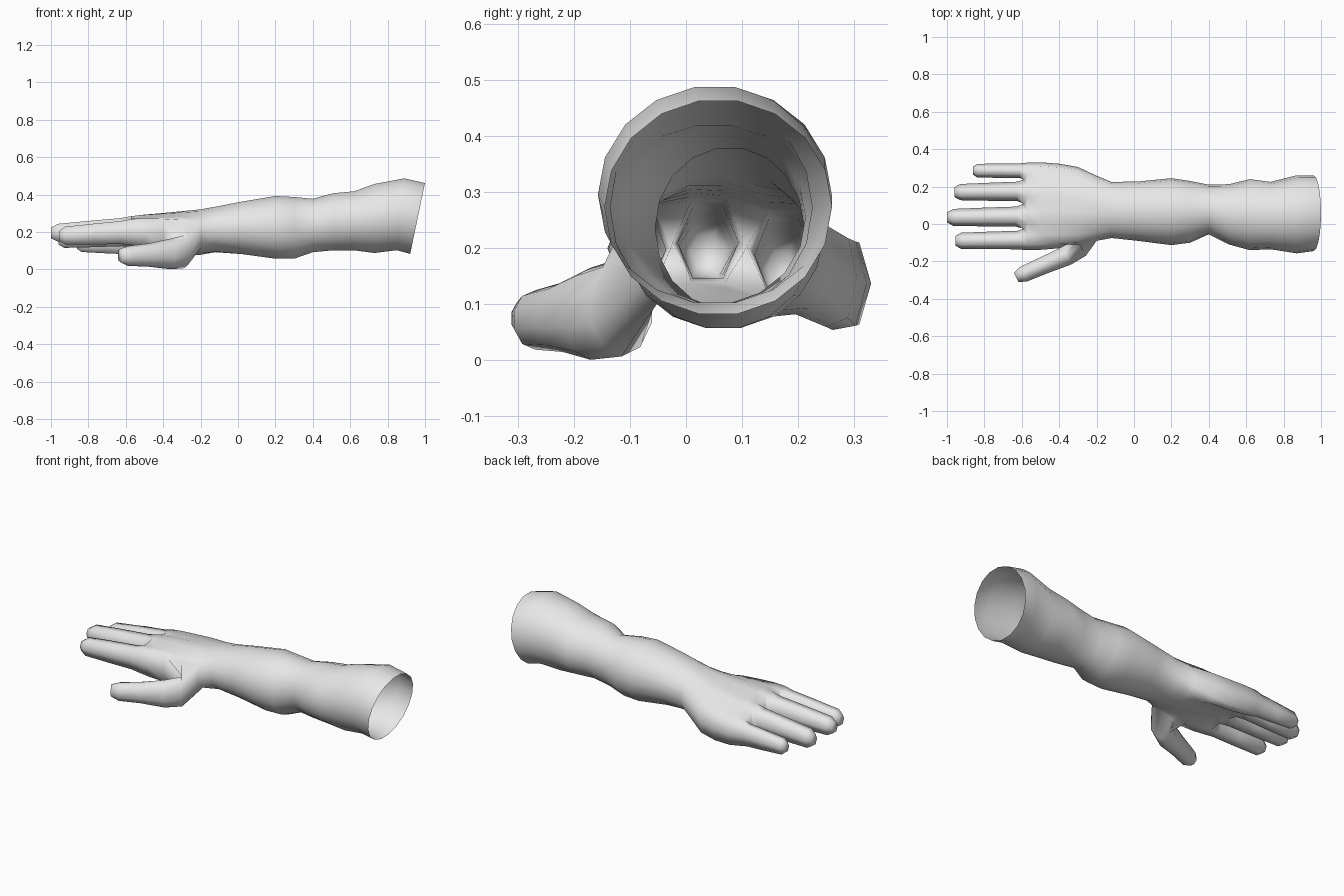
import bpy, bmesh
from math import sin, cos, pi, radians
from mathutils import Vector

cube = bpy.data.objects.get("Cube")
if cube:
    bpy.data.objects.remove(cube)

skin = bpy.data.materials.new("light_grey")
skin.use_nodes = True
skin.diffuse_color = (0.8, 0.8, 0.8, 1)
skin.node_tree.nodes["Principled BSDF"].inputs["Base Color"].default_value = (0.8, 0.8, 0.8, 1)

bm = bmesh.new()


def bridge(a, b):
    n = len(a)
    for i in range(n):
        bm.faces.new((a[i], a[(i + 1) % n], b[(i + 1) % n], b[i]))


def loft(start, rings):
    """Continue an open loop through rings of points and cap the end."""
    for ring in rings:
        verts = [bm.verts.new(p) for p in ring]
        bridge(start, verts)
        start = verts
    bm.faces.new(start)


# Fingers: base (y, half width, z low, z high), tip (x, y, half width, z low, z high)
KNUCKLE = -0.57
fingers = [
    ((-0.085, 0.055, 0.13, 0.27), (-0.955, -0.09, 0.042, 0.135, 0.225)),
    ((0.04, 0.060, 0.14, 0.285), (-1.0, 0.035, 0.044, 0.15, 0.24)),
    ((0.175, 0.058, 0.12, 0.265), (-0.96, 0.17, 0.042, 0.115, 0.21)),
    ((0.285, 0.043, 0.075, 0.21), (-0.86, 0.285, 0.036, 0.095, 0.175)),
]


def hexagon(x, y, w, lo, hi):
    m = (lo + hi) / 2
    return [Vector(p) for p in ((x, y - w, m), (x, y - w / 2, hi), (x, y + w / 2, hi),
                                (x, y + w, m), (x, y + w / 2, lo), (x, y - w / 2, lo))]


# Knuckle outline: thumb side, across the top, far side, back along the palm
bases = [hexagon(KNUCKLE, *f[0]) for f in fingers]
outline = ([bases[0][0]] + [p for h in bases for p in h[1:3]] + [bases[-1][3]]
           + [p for h in reversed(bases) for p in h[4:6]])
N = len(outline)
y0, y1 = min(p.y for p in outline), max(p.y for p in outline)
z0, z1 = min(p.z for p in outline), max(p.z for p in outline)
hand_shape = [((2 * p.y - y0 - y1) / (y1 - y0), (2 * p.z - z0 - z1) / (z1 - z0)) for p in outline]
round_shape = [(cos(pi - 2 * pi * i / N), sin(pi - 2 * pi * i / N)) for i in range(N)]

# Arm sections: x, y low, y high, z low, z high, share of hand shape, slant
sections = [
    (0.96, -0.145, 0.26, 0.08, 0.465, 0, 0.04),
    (0.87, -0.157, 0.26, 0.10, 0.49, 0, 0.02),
    (0.73, -0.135, 0.225, 0.085, 0.46, 0, 0),
    (0.62, -0.14, 0.24, 0.10, 0.42, 0, 0),
    (0.51, -0.11, 0.213, 0.10, 0.41, 0, 0),
    (0.40, -0.055, 0.21, 0.09, 0.38, 0, 0),
    (0.30, -0.10, 0.23, 0.055, 0.39, 0, 0),
    (0.20, -0.113, 0.245, 0.055, 0.395, 0, 0),
    (0.02, -0.09, 0.227, 0.08, 0.365, 0, 0),
    (-0.12, -0.075, 0.225, 0.085, 0.337, 0.1, 0),
    (-0.20, -0.09, 0.258, 0.06, 0.323, 0.3, 0),
    (-0.30, -0.12, 0.305, 0.04, 0.312, 0.6, 0),
    (-0.40, -0.13, 0.322, 0.045, 0.302, 0.8, 0),
    (-0.50, -0.138, 0.33, 0.06, 0.293, 0.95, 0),
    (KNUCKLE, y0, y1, z0, z1, 1, 0),
]
rings = []
for x, ya, yb, za, zb, mix, slant in sections:
    ring = []
    for r, h in zip(round_shape, hand_shape):
        u, v = (r[k] * (1 - mix) + h[k] * mix for k in (0, 1))
        ring.append(bm.verts.new((x + slant * v, (ya + yb) / 2 + u * (yb - ya) / 2,
                                  (za + zb) / 2 + v * (zb - za) / 2)))
    rings.append(ring)
for a, b in zip(rings, rings[1:]):
    bridge(a, b)

# Webs between fingers, then each finger grows from its own opening
end = rings[-1]
webs = [end[0]]
for i in range(3):
    mid = (bases[i][3] + bases[i + 1][0]) / 2
    webs.append(bm.verts.new(mid + Vector((-0.02, 0, 0))))
webs.append(end[9])
for i in range(1, 4):
    bm.faces.new((end[2 * i], end[2 * i + 1], webs[i]))
    bm.faces.new((end[N - 2 * i], end[N - 2 * i - 1], webs[i]))
for i, (base, tip) in enumerate(fingers):
    loop = [webs[i], end[1 + 2 * i], end[2 + 2 * i], webs[i + 1],
            end[N - 1 - 2 * i - 1], end[N - 1 - 2 * i]]
    root, last = (KNUCKLE, *base), tip
    steps = []
    for t, size in ((0.14, 0.93), (0.5, 0.97), (0.92, 1), (1, 0.62)):
        x, y, w, lo, hi = (a + (b - a) * t for a, b in zip(root, last))
        m, h = (lo + hi) / 2, (hi - lo) / 2 * size
        steps.append(hexagon(x, y, w * size, m - h, m + h))
    loft(loop, steps)

# Thumb: open the side of the palm and grow a tube from it
rear, middle, front = rings[10:13]
around = [1, 0, N - 1, N - 2]
loop = ([rear[k] for k in around] + [middle[N - 2]]
        + [front[k] for k in reversed(around)] + [middle[1]])
inner = {middle[0], middle[N - 1]}
bmesh.ops.delete(bm, geom=list(inner), context='VERTS')
across = Vector((0.45, -0.88, 0))
thumb = [
    ((-0.285, -0.115, 0.095), 0.065, 0.088),
    ((-0.36, -0.17, 0.083), 0.056, 0.082),
    ((-0.48, -0.22, 0.077), 0.050, 0.062),
    ((-0.59, -0.268, 0.072), 0.046, 0.053),
    ((-0.63, -0.286, 0.075), 0.030, 0.035),
]
tube = []
for c, w, h in thumb:
    angles = [radians(54 - 36 * k) for k in range(10)]
    tube.append([Vector(c) + across * w * cos(a) + Vector((0, 0, h * sin(a))) for a in angles])
loft(loop, tube)

bmesh.ops.recalc_face_normals(bm, faces=bm.faces)
mesh = bpy.data.meshes.new("arm_and_hand")
bm.to_mesh(mesh)
bm.free()
mesh.materials.append(skin)
mesh.shade_smooth()
arm = bpy.data.objects.new("arm_and_hand", mesh)
bpy.context.collection.objects.link(arm)
